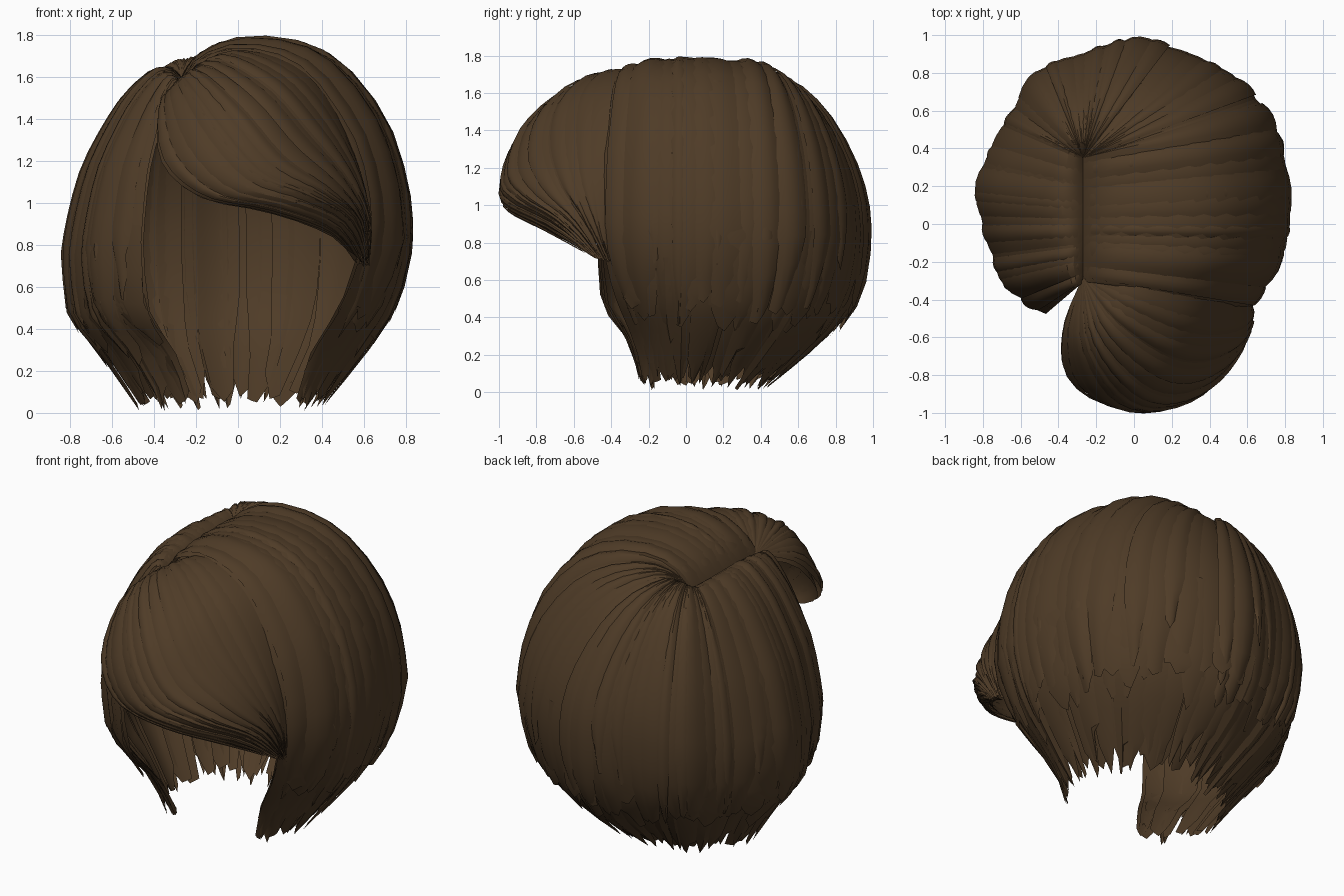
import bpy, math, random
from mathutils import Vector

random.seed(4)
cube = bpy.data.objects.get("Cube")
if cube:
    bpy.data.objects.remove(cube)

brown = bpy.data.materials.new("dark brown hair")
brown.use_nodes = True
COLOUR = (0.077, 0.044, 0.02, 1)
brown.diffuse_color = COLOUR
bsdf = next(n for n in brown.node_tree.nodes if n.type == 'BSDF_PRINCIPLED')
bsdf.inputs["Base Color"].default_value = COLOUR
bsdf.inputs["Roughness"].default_value = 0.8

CENTRE = Vector((0, 0, 0.85))
NAPE = Vector((0, -0.05, 0))

# Widest plan outline, running from the left temple round the back to the right temple
OUTLINE = [(.63, -.47), (.79, -.2), (.845, .1), (.79, .42), (.64, .7), (.34, .9), (0, .985),
           (-.28, .9), (-.53, .8), (-.7, .52), (-.84, .2), (-.78, -.1), (-.69, -.33), (-.48, -.49)]
# Drop of the hair: reach from the parting (1 = widest, above 1 = tucking in), height
LEFT = [(0, 1.6), (.07, 1.71), (.25, 1.79), (.5, 1.775), (.7, 1.66), (.88, 1.4),
        (.97, 1.1), (1, .85), (1.08, .55), (1.22, .34), (1.53, .02)]
BACK = [(0, 1.6), (.08, 1.66), (.2, 1.68), (.45, 1.6), (.68, 1.44), (.87, 1.22),
        (.97, 1.02), (1, .82), (1.04, .56), (1.17, .33), (1.53, .02)]
RIGHT = [(0, 1.6), (.1, 1.64), (.25, 1.63), (.47, 1.52), (.65, 1.37), (.83, 1.17),
         (.94, .95), (1, .75), (1.04, .47), (1.2, .29), (1.43, .02)]
# Fringe guide strands: lower edge, middle, upper edge tucked under the crown
FRINGE = [
    [(-.28, -.3, 1.57), (-.38, -.55, 1.46), (-.37, -.79, 1.2), (-.18, -.92, 1.03),
     (.14, -.94, .96), (.42, -.76, .86), (.57, -.46, .71)],
    [(-.27, -.29, 1.58), (-.2, -.6, 1.62), (0, -.85, 1.43), (.2, -.925, 1.2),
     (.42, -.84, 1.06), (.57, -.65, .92), (.62, -.45, .7)],
    [(-.27, -.28, 1.57), (-.02, -.32, 1.73), (.25, -.38, 1.67), (.43, -.41, 1.5),
     (.58, -.43, 1.18), (.63, -.42, .9), (.6, -.39, .68)]]


def spline(points, t):
    """Smooth curve through evenly spaced points, t from 0 to 1."""
    n = len(points) - 1
    x = max(0, min(1, t)) * n
    i = min(int(x), n - 1)
    f = x - i
    a, b, c, d = (Vector(points[max(0, min(n, k))]) for k in range(i - 1, i + 3))
    return b + (c - a) * (f / 2) + (a * 2 - b * 5 + c * 4 - d) * (f * f / 2) \
        + (b * 3 - a - c * 3 + d) * (f ** 3 / 2)


def smooth(a, b, x):
    t = max(0, min(1, (x - a) / (b - a)))
    return t * t * (3 - 2 * t)


def crown(u, v):
    """Point on the hull of the main bob."""
    edge = spline(OUTLINE, u).to_3d()
    part = Vector((-.27, max(-.31, min(.35, edge.y * .65)), 0))
    drop = spline(LEFT, v).lerp(spline(BACK, v), smooth(.14, .5, u))
    f, z = drop.lerp(spline(RIGHT, v), smooth(.52, .75, u))
    if f < 1:
        p = part.lerp(edge, f)
    else:
        # front edges tuck back faster than the sides
        f += max(0, -edge.y) * 4.5 * (f - 1) * max(0, 1.53 - f)
        p = edge.lerp(NAPE, f - 1)
    # the top slopes down towards the face
    p.z = z - .45 * min(0, p.y) ** 2 * smooth(1.1, 1.6, z)
    return p


def fringe(u, v):
    """Point on the swept fringe, blended through the three guides."""
    a, b, c = (spline(g, v) for g in FRINGE)
    return a * ((1 - u) * (1 - 2 * u)) + b * (4 * u * (1 - u)) + c * (u * (2 * u - 1))


def lock(mesh, surface, u, width, v0, v1, lift, arch, flare, scale, rows, cols, tip):
    """One arched ribbon of hair that narrows to an uneven end."""
    verts, faces = mesh
    base = len(verts)
    sway = random.uniform(-.2, .2) * width
    slant = random.uniform(-.02, .02)
    for r in range(rows + 1):
        t = r / rows
        v = v0 + (v1 - v0) * t
        end = smooth(.8, 1, t)
        for c in range(cols + 1):
            s = c / cols * 2 - 1
            uu = u + s * width / 2 * (1 - (1 - tip) * end) + sway * end
            # the middle of the end runs a little longer, and one side hangs lower
            p = surface(max(0, min(1, uu)), v + (slant * s - .02 * abs(s)) * end)
            p.x *= scale
            p.y *= scale
            p.z = min(p.z, CENTRE.z + (p.z - CENTRE.z) * scale)
            out = (p - CENTRE).normalized()
            verts.append(p + out * ((lift + arch * (1 - s * s)) * smooth(0, .22, v)
                                    + flare * smooth(.3, 1, t)))
    w = cols + 1
    for r in range(rows):
        for c in range(cols):
            i = base + r * w + c
            faces.append((i, i + w, i + w + 1, i + 1))


def row_of_locks(mesh, surface, count, overlap, ends, lifts, arch, starts=(0, 0),
                 flare=0, scale=1, rows=16, cols=4, tip=.4):
    """A full row of locks laid side by side with varied width, length and height."""
    for i in range(count):
        width = overlap / count * random.uniform(.8, 1.25)
        u = (i + .5 + random.uniform(-.25, .25)) / count
        u = max(width / 2, min(1 - width / 2, u))
        lock(mesh, surface, u, width, random.uniform(*starts), random.uniform(*ends),
             random.uniform(*lifts), arch * random.uniform(.6, 1.2),
             random.uniform(0, flare), scale, rows, cols, tip)


parts = {name: ([], []) for name in
         ("outer_locks", "ragged_ends", "under_layer", "swept_fringe", "fringe_lining")}

# Outer bob: broad locks, then thinner accent strands on top
row_of_locks(parts["outer_locks"], crown, 36, 1.6, (.83, .91), (-.03, -.005), .018, tip=.55)
row_of_locks(parts["outer_locks"], crown, 20, .5, (.74, .9), (-.015, -.003), .014,
             starts=(.02, .06))
# Short choppy pieces around the lower edge
row_of_locks(parts["ragged_ends"], crown, 34, 1.2, (.84, .93), (-.03, -.015), .012,
             starts=(.6, .75), flare=.035, rows=5, cols=2, tip=.65)
# Inner layer reaching the nape
row_of_locks(parts["under_layer"], crown, 34, 1.8, (.97, .99), (-.015, .005), .01,
             scale=.94, tip=.8)
row_of_locks(parts["under_layer"], crown, 36, 1.2, (.97, 1), (-.01, .005), .01,
             starts=(.72, .78), scale=.97, rows=6, cols=2, tip=.45)
# Fringe sweeping from the parting to the left temple
row_of_locks(parts["swept_fringe"], fringe, 11, 1.6, (.95, 1), (-.015, 0), .018, rows=20)
row_of_locks(parts["swept_fringe"], fringe, 7, .5, (.85, 1), (0, .008), .012, rows=20)
row_of_locks(parts["fringe_lining"], fringe, 8, 2, (.95, 1), (-.01, 0), .005, scale=.97)

for name, (verts, faces) in parts.items():
    data = bpy.data.meshes.new(name)
    data.from_pydata([tuple(p) for p in verts], [], faces)
    data.validate()
    data.materials.append(brown)
    obj = bpy.data.objects.new(name, data)
    bpy.context.collection.objects.link(obj)
    bpy.ops.object.select_all(action='DESELECT')
    obj.select_set(True)
    bpy.context.view_layer.objects.active = obj
    bpy.ops.object.shade_smooth_by_angle(angle=math.radians(28))
